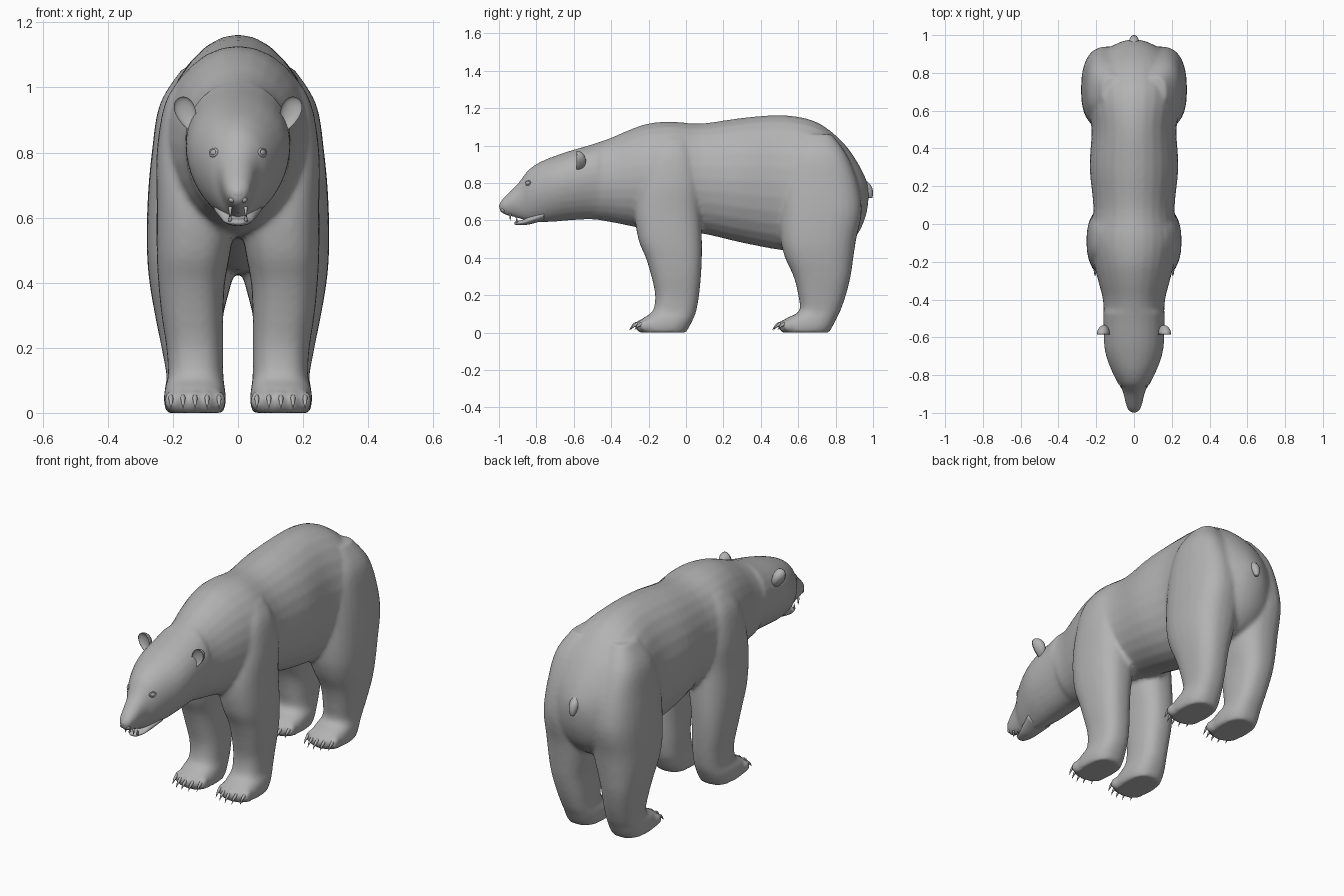
import bpy, bmesh, math
from mathutils import Vector, Matrix
from mathutils.bvhtree import BVHTree

cube = bpy.data.objects.get("Cube")
if cube:
    bpy.data.objects.remove(cube, do_unlink=True)

fur = bpy.data.materials.new("grey_fur")
fur.use_nodes = True
GREY = (0.45, 0.45, 0.45, 1)
fur.diffuse_color = GREY
fur.node_tree.nodes["Principled BSDF"].inputs["Base Color"].default_value = GREY


def finish(bm, name):
    """Turn a bmesh into a smooth shaded object."""
    bmesh.ops.recalc_face_normals(bm, faces=bm.faces[:])
    for f in bm.faces:
        f.smooth = True
    mesh = bpy.data.meshes.new(name)
    bm.to_mesh(mesh)
    bm.free()
    mesh.materials.append(fur)
    ob = bpy.data.objects.new(name, mesh)
    bpy.context.collection.objects.link(ob)
    return ob


def resample(rows, steps=4):
    """Catmull-Rom curve through rows of numbers."""
    out = []
    for i in range(len(rows) - 1):
        a, b = Vector(rows[max(i - 1, 0)]), Vector(rows[i])
        c, d = Vector(rows[i + 1]), Vector(rows[min(i + 2, len(rows) - 1)])
        for s in range(steps):
            t = s / steps
            out.append(b + (c - a) * t / 2 + (a * 2 - b * 5 + c * 4 - d) * t * t / 2
                       + (b * 3 - a - c * 3 + d) * t ** 3 / 2)
    return out + [Vector(rows[-1])]


def loft(bm, rings, n=28):
    """Skin closed rings; each ring is a function of angle giving a point."""
    loops = [[bm.verts.new(r(k * math.tau / n)) for k in range(n)] for r in rings]
    for p, q in zip(loops, loops[1:]):
        for k in range(n):
            bm.faces.new((p[k], p[(k + 1) % n], q[(k + 1) % n], q[k]))
    bm.faces.new(loops[0])
    bm.faces.new(loops[-1])


def power(v, e):
    return math.copysign(abs(v) ** e, v)


def long_ring(y, low, high, w, x=0, egg=0):
    """Upright ring at y, from low to high, half width w."""
    mid, h = (low + high) / 2, (high - low) / 2
    return lambda a: (x + w * math.cos(a) * (1 + egg * math.sin(a)), y, mid + h * math.sin(a))


def flat_ring(z, y0, y1, x0, x1, side=1, e=0.8):
    """Level ring at z filling a rounded rectangle."""
    return lambda a: (side * ((x0 + x1) / 2 + (x1 - x0) / 2 * power(math.cos(a), e)),
                      (y0 + y1) / 2 + (y1 - y0) / 2 * power(math.sin(a), e), z)


def ball(bm, at, size, turn=Matrix()):
    m = Matrix.Translation(at) @ turn @ Matrix.Diagonal((*size, 1))
    bmesh.ops.create_uvsphere(bm, u_segments=20, v_segments=12, radius=1, matrix=m)


# Trunk, neck and head: y, underside, top, half width
TRUNK = [
    (-1.0, .655, .685, .014), (-.98, .635, .715, .034), (-.94, .622, .755, .046),
    (-.9, .612, .795, .055), (-.87, .602, .835, .066), (-.84, .592, .872, .086),
    (-.78, .59, .912, .116), (-.7, .593, .945, .146), (-.62, .6, .972, .158),
    (-.5, .605, 1.007, .16), (-.4, .59, 1.042, .165), (-.3, .57, 1.085, .19),
    (-.2, .55, 1.118, .215), (-.08, .54, 1.128, .235), (.08, .53, 1.118, .215),
    (.3, .48, 1.148, .235), (.5, .442, 1.163, .225), (.65, .43, 1.143, .25),
    (.75, .43, 1.095, .25), (.85, .46, 1.005, .215), (.92, .53, .905, .15),
    (.96, .62, .825, .08), (.975, .7, .78, .03)]
# Paw, shared by all legs: z, back and front y, inner and outer x
PAW = [(0, -.25, 0, .045, .22), (.035, -.26, .02, .037, .228), (.075, -.232, .04, .04, .225)]
FORELEG = [
    (.115, -.178, .055, .045, .215), (.2, -.165, .07, .045, .22), (.3, -.185, .08, .045, .235),
    (.4, -.215, .085, .04, .245), (.5, -.255, .085, .022, .25), (.65, -.275, .08, 0, .25),
    (.8, -.25, .08, 0, .25), (.95, -.2, .04, .05, .225), (1.04, -.13, 0, .09, .17)]
HINDLEG = [
    (.115, .605, .825, .05, .22), (.2, .6, .855, .05, .235), (.3, .575, .88, .045, .255),
    (.4, .53, .895, .02, .272), (.5, .505, .91, 0, .28), (.65, .5, .94, 0, .278),
    (.8, .51, .92, 0, .265), (.95, .56, .86, .03, .24), (1.06, .62, .78, .06, .17)]
HIND_SHIFT = .765


def toe_spots():
    """Root of each toe, with an arc across the paw."""
    for side in (-1, 1):
        for shift in (0, HIND_SHIFT):
            for i in range(-2, 3):
                yield Vector((side * (.132 + i * .037), shift - .243 + .007 * i * i, .036))


# Body shell: trunk, legs and toes fused into one skin
bm = bmesh.new()
loft(bm, [long_ring(*r, egg=.15 if r[0] < -.45 else 0) for r in resample(TRUNK)])
for side in (-1, 1):
    for shift, leg in ((0, FORELEG), (HIND_SHIFT, HINDLEG)):
        foot = [(z, a + shift, b + shift, c, d) for z, a, b, c, d in PAW]
        loft(bm, [flat_ring(*r, side=side) for r in resample(foot + leg)])
for spot in toe_spots():
    ball(bm, spot, (.021, .034, .032))
body = finish(bm, "body")
remesh = body.modifiers.new("fuse", 'REMESH')
remesh.mode = 'VOXEL'
remesh.voxel_size = .011
remesh.use_smooth_shade = True
soften = body.modifiers.new("soften", 'SMOOTH')
soften.factor = .5
soften.iterations = 6

# Claws, curving down from each toe
bm = bmesh.new()
for spot in toe_spots():
    rows = [(0, .012, .012), (-.028, .009, .011), (-.048, -.005, .007), (-.06, -.023, .001)]
    loft(bm, [long_ring(spot.y + y, spot.z + z - r, spot.z + z + r, r * .7, spot.x)
              for y, z, r in resample(rows, 2)], 8)
finish(bm, "claws")

# Lower jaw
bm = bmesh.new()
JAW = [(-.918, .58, .59, .014), (-.905, .575, .596, .028), (-.87, .575, .604, .042),
       (-.83, .58, .63, .055), (-.76, .6, .66, .075)]
loft(bm, [long_ring(*r) for r in resample(JAW)])
finish(bm, "lower_jaw")

# Canine teeth, upper pair pointing down and lower pair up
bm = bmesh.new()
for side in (-1, 1):
    for y, z, tip in ((-.94, .635, .6), (-.905, .588, .616)):
        loft(bm, [flat_ring(z + (tip - z) * t, y - r, y + r, .024 - r, .024 + r, side, 1)
                  for t, r in ((0, .006), (.6, .004), (1, .0007))], 8)
finish(bm, "teeth")

# Nose pad with nostril wings
bm = bmesh.new()
ball(bm, (0, -.975, .675), (.026, .024, .026))
for side in (-1, 1):
    ball(bm, (side * .018, -.978, .655), (.011, .013, .01))
finish(bm, "nose")

# Tail
bm = bmesh.new()
TAIL = [(.82, .93, .955, -.01, .01), (.785, .935, .99, -.025, .025),
        (.75, .955, 1.0, -.022, .022), (.72, .975, .997, -.01, .01)]
loft(bm, [flat_ring(*r, e=1) for r in resample(TAIL)], 16)
finish(bm, "tail")

# Ears: round shells hollowed on the front
for side, label in ((-1, "right"), (1, "left")):
    bm = bmesh.new()
    bmesh.ops.create_uvsphere(bm, u_segments=28, v_segments=18, radius=1)
    for v in bm.verts:
        if v.co.y < 0:
            v.co.y *= -.35
        v.co.x *= .82 + .25 * v.co.z
    lean = Matrix.Rotation(side * math.radians(22), 4, 'Y')
    bm.transform(Matrix.Translation((side * .158, -.585, .918)) @ lean
                 @ Matrix.Diagonal((.037, .05, .056, 1)))
    finish(bm, label + "_ear")

# Eyes with lids, set on the face surface
tree = BVHTree.FromObject(body, bpy.context.evaluated_depsgraph_get())
for side, label in ((-1, "right"), (1, "left")):
    hit, normal, _, _ = tree.ray_cast(Vector((side * .075, -2, .8)), Vector((0, 1, 0)))
    if hit is None:
        continue
    turn = normal.to_track_quat('Z', 'Y').to_matrix().to_4x4()
    bm = bmesh.new()
    ball(bm, hit, (.014, .01, .007), turn)
    finish(bm, label + "_eye")
    bm = bmesh.new()
    n, m = 20, 8
    grid = [[bm.verts.new(((.016 + .004 * math.cos(b)) * math.cos(a),
                           (.011 + .004 * math.cos(b)) * math.sin(a), .004 * math.sin(b)))
             for b in (j * math.tau / m for j in range(m))]
            for a in (i * math.tau / n for i in range(n))]
    for i in range(n):
        for j in range(m):
            p, q, k = grid[i], grid[(i + 1) % n], (j + 1) % m
            bm.faces.new((p[j], q[j], q[k], p[k]))
    bm.transform(Matrix.Translation(hit) @ turn)
    finish(bm, label + "_eyelid")
